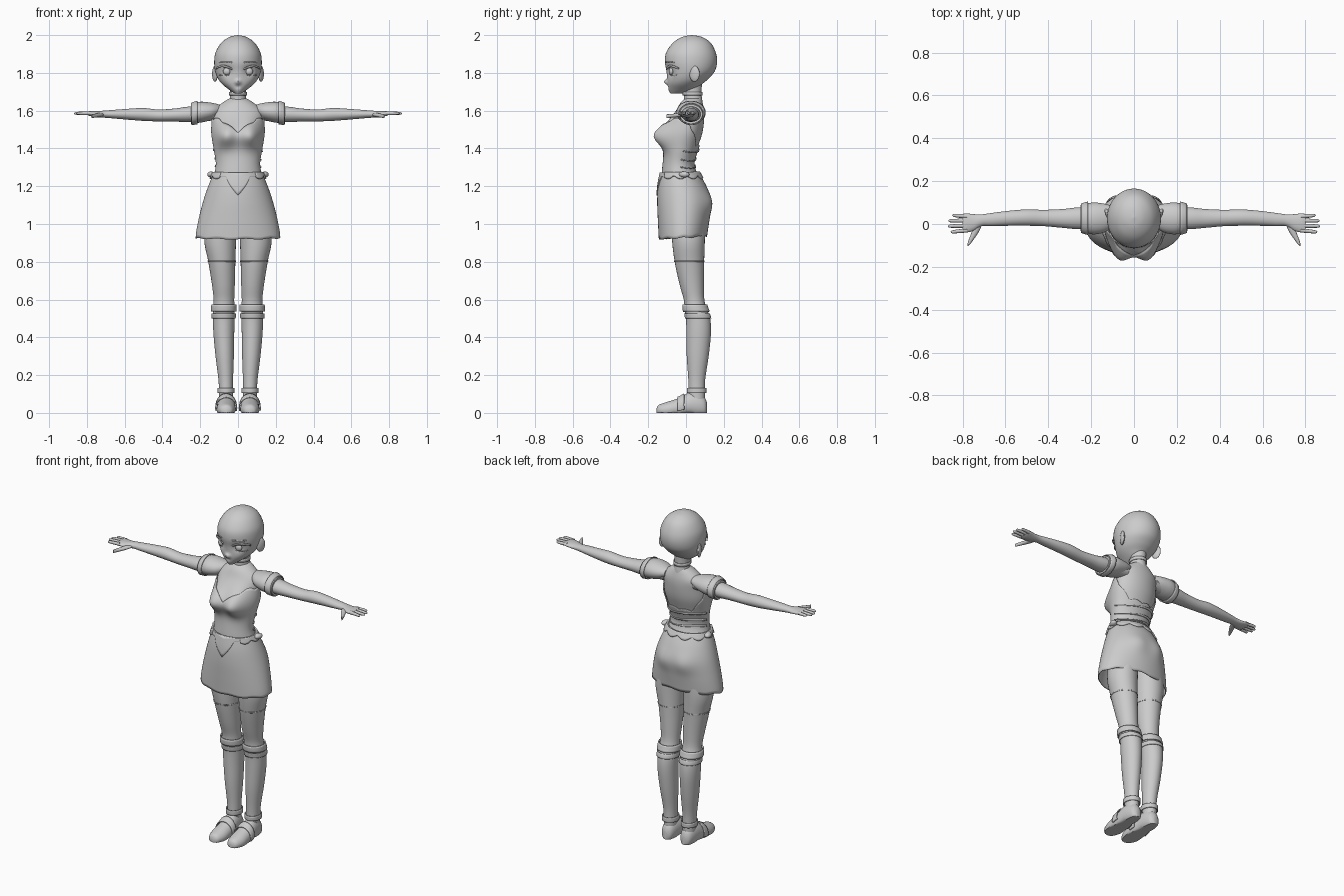
import bpy, bmesh, math
from mathutils import Vector

old = bpy.data.objects.get("Cube")
if old:
    bpy.data.objects.remove(old, do_unlink=True)

GREY = (0.6, 0.6, 0.6, 1)
mat = bpy.data.materials.new("plain grey")
mat.use_nodes = True
mat.diffuse_color = GREY
mat.node_tree.nodes["Principled BSDF"].inputs["Base Color"].default_value = GREY
AXES = {"x": (1, 2, 0), "y": (0, 2, 1), "z": (0, 1, 2)}


def section(rows, s):
    """Smoothly interpolated row (position, u min, u max, v min, v max)."""
    last = len(rows) - 1
    i = max(0, min(int(s), last - 1))
    f = s - i
    a, b, c, d = (rows[max(0, min(last, k))] for k in range(i - 1, i + 3))
    return [q + f / 2 * (r - p + f * (2 * p - 5 * q + 4 * r - t + f * (3 * (q - r) + t - p)))
            for p, q, r, t in zip(a, b, c, d)]


def locate(rows, pos):
    """Row parameter at a position along the loft."""
    sign = 1 if rows[-1][0] > rows[0][0] else -1
    for i in range(len(rows) - 1):
        a, b = rows[i][0], rows[i + 1][0]
        if (pos - b) * sign <= 0 or i == len(rows) - 2:
            return i + max(0, min(1, (pos - a) / (b - a)))


def point(rows, s, a, axis, off, bumps):
    """Point on the lofted skin; angle 0 faces the low v side."""
    t, u0, u1, v0, v1 = section(rows, s)
    vals = ((u0 + u1) / 2 + ((u1 - u0) / 2 + off) * math.sin(a),
            (v0 + v1) / 2 - ((v1 - v0) / 2 + off) * math.cos(a), t)
    p = Vector((0, 0, 0))
    for k, value in zip(AXES[axis], vals):
        p[k] = value
    base = p.copy()
    for centre, push, radius in bumps:
        d = (base - Vector(centre)).length / radius
        p += Vector(push) * math.exp(-d * d)
    p.z = max(p.z, 0)
    return p


def finish(name, bm, mirror=False, thick=0):
    bmesh.ops.recalc_face_normals(bm, faces=bm.faces)
    mesh = bpy.data.meshes.new(name)
    bm.to_mesh(mesh)
    bm.free()
    mesh.materials.append(mat)
    ob = bpy.data.objects.new(name, mesh)
    bpy.context.collection.objects.link(ob)
    if mirror:
        ob.modifiers.new("both sides", "MIRROR").use_bisect_axis[0] = False
        ob.modifiers[0].use_mirror_merge = False
    if thick:
        sol = ob.modifiers.new("cloth", "SOLIDIFY")
        sol.thickness, sol.offset = thick, 0
    bpy.ops.object.select_all(action="DESELECT")
    ob.select_set(True)
    bpy.context.view_layer.objects.active = ob
    bpy.ops.object.shade_smooth_by_angle(angle=math.radians(40))
    return ob


def loft(name, rows, axis="z", seg=32, sub=4, mirror=False, bumps=()):
    """Closed skin through all the rows."""
    bm = bmesh.new()
    rings = []
    for j in range((len(rows) - 1) * sub + 1):
        rings.append([bm.verts.new(point(rows, j / sub, k * math.tau / seg, axis, 0, bumps))
                      for k in range(seg)])
    for lo, hi in zip(rings, rings[1:]):
        for k in range(seg):
            n = (k + 1) % seg
            bm.faces.new((lo[k], lo[n], hi[n], hi[k]))
    for end in (rings[0], rings[-1]):
        bm.faces.new(end)
    return finish(name, bm, mirror)


def panel(name, rows, low, high, a0=-math.pi, a1=math.pi, axis="z", off=.005,
          seg=72, steps=6, mirror=False, bumps=()):
    """Thin sheet lying on a loft, between two edge functions of the angle."""
    bm = bmesh.new()
    grid = []
    for k in range(seg + 1):
        a = a0 + (a1 - a0) * k / seg
        grid.append([bm.verts.new(point(
            rows, locate(rows, low(a) + (high(a) - low(a)) * j / steps), a, axis, off, bumps))
            for j in range(steps + 1)])
    for p, q in zip(grid, grid[1:]):
        for j in range(steps):
            bm.faces.new((p[j], q[j], q[j + 1], p[j + 1]))
    bmesh.ops.remove_doubles(bm, verts=bm.verts, dist=1e-5)
    return finish(name, bm, mirror, off)


def ball(name, loc, size, tilt=0):
    ob_bm = bmesh.new()
    bmesh.ops.create_uvsphere(ob_bm, u_segments=20, v_segments=12, radius=1)
    for v in ob_bm.verts:
        x, y, z = (c * s for c, s in zip(v.co, size))
        v.co = Vector((x + tilt * y, y, z)) + Vector(loc)
    return finish(name, ob_bm, True)


def flat(value):
    return lambda a: value


def even(t, x, y0, y1):
    return (t, -x, x, y0, y1)


def pair(x, y, z, push, radius):
    return [((s * x, y, z), push, radius) for s in (-1, 1)]


# Head, face and ears
head = [even(*r) for r in (
    (2, .002, .028, .032), (1.99, .045, -.02, .085), (1.96, .088, -.068, .13),
    (1.91, .118, -.104, .157), (1.86, .126, -.112, .165), (1.81, .121, -.104, .153),
    (1.77, .106, -.1, .12), (1.74, .083, -.098, .085), (1.71, .046, -.093, .05),
    (1.69, .016, -.082, -.02))]
face = pair(.06, -.095, 1.805, (0, .014, 0), .03) + [
    ((0, -.1, 1.75), (0, -.018, .002), .014), ((0, -.1, 1.728), (0, .006, 0), .01)]
loft("head", head, seg=64, sub=6, bumps=face)
panel("upper_eyelids", head, lambda a: 1.818 + .014 * math.sin((a - .25) * 3.6),
      lambda a: 1.825 + .017 * math.sin((a - .25) * 3.6), .25, 1.08,
      seg=16, steps=2, off=.006, mirror=True, bumps=face)
panel("lower_eyelids", head, lambda a: 1.79 - .006 * math.sin((a - .4) * 5),
      lambda a: 1.794 - .006 * math.sin((a - .4) * 5), .4, 1,
      seg=12, steps=1, off=.003, mirror=True, bumps=face)
panel("eyebrows", head, flat(1.853), lambda a: 1.857 + .003 * math.sin(3 * a), .25, .9,
      seg=12, steps=1, off=.002, mirror=True)
ball("irises", (.06, -.079, 1.808), (.019, .012, .019), .3)
ball("ears", (.122, .045, 1.795), (.012, .027, .042), .35)

# Neck and choker
neck = [even(*r) for r in ((1.61, .055, -.02, .09), (1.65, .046, -.012, .087),
                           (1.69, .042, -.012, .082), (1.75, .045, -.02, .085))]
loft("neck", neck)
panel("choker", neck, flat(1.682), flat(1.7), off=.004, steps=2)

# Torso with bust
torso = [even(*r) for r in (
    (1.665, .045, -.005, .08), (1.64, .085, -.03, .088), (1.6, .128, -.052, .096),
    (1.55, .132, -.078, .096), (1.48, .134, -.092, .086), (1.4, .122, -.105, .06),
    (1.32, .11, -.116, .038), (1.25, .122, -.122, .06), (1.15, .15, -.12, .105),
    (1.02, .15, -.1, .1))]
bust = pair(.067, -.09, 1.475, (0, -.078, -.004), .066)
loft("torso", torso, seg=64, bumps=bust)


def neckline(a):
    a = abs(a)
    front = 1.485 + .065 * min(a / .8, 1)
    back = 1.55 - .14 * max(0, min((a - 1.5) / 1, 1))
    return min(front, back) + .01 * abs(math.sin(5 * a))


panel("bodice", torso, flat(1.24), neckline, seg=120, steps=24, bumps=bust)
for i, z in enumerate((1.3, 1.34, 1.385)):
    panel(f"back_fold_{i}", torso, lambda a: z + .008 * math.sin(2 * a), lambda a:
          z + .008 + .012 * math.sin(2 * a), 1.7, math.tau - 1.7, steps=2, off=.009)

# Skirt with pointed yoke and scalloped waistband
skirt = [even(*r) for r in (
    (1.275, .119, -.127, .058), (1.2, .15, -.141, .1), (1.12, .177, -.145, .123),
    (1.03, .2, -.142, .117), (.95, .215, -.138, .106), (.91, .216, -.136, .1))]
seat = pair(.07, .12, 1.11, (0, .014, 0), .06)
panel("skirt", skirt, lambda a: .932 - .008 * math.cos(a) + .003 * math.sin(9 * a), flat(1.272),
      seg=96, steps=24, bumps=seat)
panel("skirt_yoke", skirt, lambda a: min(1.245, 1.15 + .2 * abs(a)), flat(1.27),
      -1, 1, off=.008, seg=40)
panel("scalloped_waistband", skirt, lambda a: 1.25 - .016 * abs(math.sin(5 * a)), flat(1.273),
      .75, math.tau - .75, off=.011, steps=4)
ball("waist_bows", (.142, -.01, 1.262), (.02, .028, .016), .2)

# Arms and puffed sleeves
arm = [(.1, -.02, .08, 1.55, 1.62), (.25, -.024, .078, 1.54, 1.622), (.33, -.018, .07, 1.542, 1.612),
       (.42, -.01, .066, 1.543, 1.606), (.5, -.008, .068, 1.546, 1.614),
       (.58, -.008, .062, 1.552, 1.61), (.66, -.01, .052, 1.559, 1.604),
       (.71, -.01, .045, 1.563, 1.6), (.75, -.032, .046, 1.565, 1.598),
       (.785, -.04, .05, 1.572, 1.597), (.8, -.036, .046, 1.578, 1.594)]
loft("arms", arm, "x", mirror=True)
sleeve = [(.09, .0, .08, 1.58, 1.63), (.13, -.035, .093, 1.555, 1.64), (.18, -.048, .1, 1.54, 1.647),
          (.215, -.044, .097, 1.535, 1.645), (.25, -.033, .087, 1.53, 1.633)]
loft("puffed_sleeves", sleeve, "x", mirror=True)
panel("sleeve_cuffs", sleeve, flat(.215), flat(.245), axis="x", off=.005, steps=3, mirror=True)

# Fingers and thumb
for name, y, end, tip in (("index", -.03, .855, -.037), ("middle", -.008, .868, -.01),
                          ("ring", .016, .866, .015), ("little", .036, .848, .04)):
    loft(name + "_fingers", [
        (x, c - r, c + r, 1.586 - r, 1.586 + r) for x, c, r in (
            (.78, y, .01), ((.78 + end) / 2, (y + tip) / 2, .009),
            (end - .008, tip, .007), (end, tip, .001))], "x", seg=12, mirror=True)
loft("thumbs", [(y, x - r, x + r, z - .01, z + .01) for y, x, r, z in (
    (0, .725, .018, 1.58), (-.04, .742, .016, 1.576), (-.085, .766, .009, 1.572),
    (-.102, .774, .002, 1.571))], "y", seg=16, mirror=True)

# Legs with stocking seams, knee rolls and boot cuffs
leg = [(1.12, .005, .14, -.08, .1), (.93, .01, .178, -.075, .1), (.8, .014, .157, -.06, .096),
       (.68, .017, .138, -.034, .095), (.6, .02, .129, -.012, .097), (.55, .018, .133, -.008, .11),
       (.5, .018, .133, 0, .128), (.42, .02, .13, .002, .132), (.3, .022, .119, .004, .12),
       (.18, .026, .104, .012, .102), (.1, .027, .1, .014, .1), (.04, .03, .1, .02, .1)]
loft("legs", leg, mirror=True)
for name, z, height, off in (("stocking_seams", .8, .006, .002), ("knee_rolls", .535, .04, .007),
                             ("boot_cuffs", .5, .024, .004), ("ankle_bands", .105, .03, .006)):
    panel(name, leg, flat(z), flat(z + height), off=off, seg=40, steps=4, mirror=True)

# Shoes with straps and raised arches
shoe = [(-.157, .052, .072, 0, .02), (-.145, .03, .095, -.015, .042), (-.1, .014, .112, -.025, .058),
        (-.04, .013, .112, -.025, .078), (.02, .017, .109, -.022, .108), (.07, .022, .104, -.022, .104),
        (.1, .032, .094, -.015, .08), (.112, .05, .075, 0, .05)]
loft("shoes", shoe, "y", mirror=True, bumps=[((.063, .012, -.01), (0, 0, .025), .03)])
panel("shoe_straps", shoe, flat(-.045), flat(-.01), 1.3, 5, "y", off=.006, steps=4, mirror=True)
